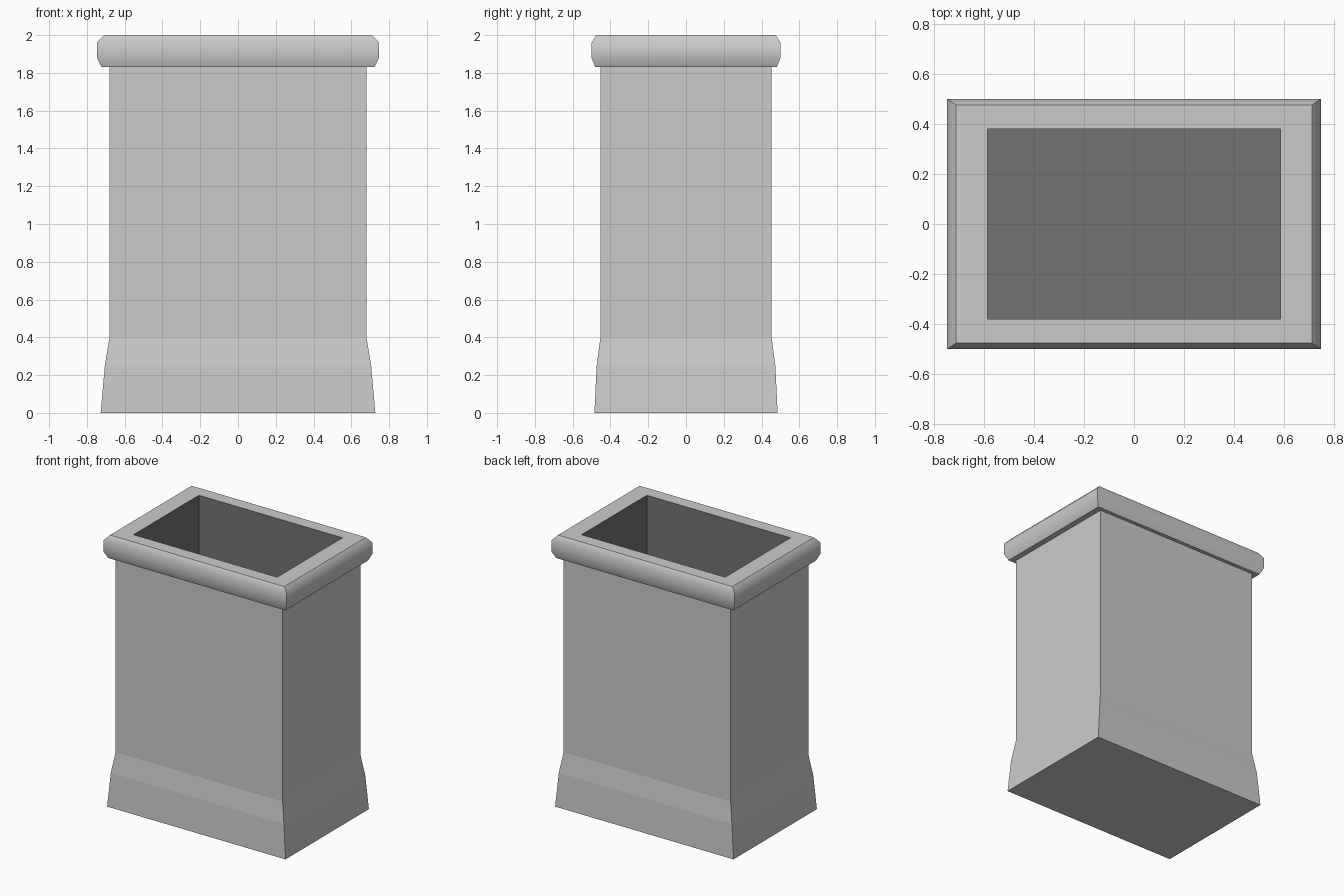
import bpy, bmesh, math

if "Cube" in bpy.data.objects:
    bpy.data.objects.remove(bpy.data.objects["Cube"])


def rect_loft(name, rings, cap_first=False, cap_last=False, smooth=None):
    """Skin a stack of rectangular rings given as (half_x, half_y, z)."""
    bm = bmesh.new()
    loops = [[bm.verts.new((sx * hx, sy * hy, z))
              for sx, sy in ((-1, -1), (1, -1), (1, 1), (-1, 1))]
             for hx, hy, z in rings]
    for a, b in zip(loops, loops[1:]):
        for i in range(4):
            j = (i + 1) % 4
            bm.faces.new((a[i], a[j], b[j], b[i]))
    if cap_first:
        bm.faces.new(loops[0][::-1])
    if cap_last:
        bm.faces.new(loops[-1])
    mesh = bpy.data.meshes.new(name)
    bm.to_mesh(mesh)
    bm.free()
    obj = bpy.data.objects.new(name, mesh)
    bpy.context.collection.objects.link(obj)
    if smooth:
        bpy.ops.object.select_all(action='DESELECT')
        obj.select_set(True)
        bpy.context.view_layer.objects.active = obj
        bpy.ops.object.shade_smooth_by_angle(angle=math.radians(smooth))
    return obj


BODY = (0.68, 0.453)
HOLE = (0.585, 0.38)

# Outer body with a flared foot and closed underside
rect_loft("body", [(0.727, 0.485, 0), (0.705, 0.473, 0.25),
                   (*BODY, 0.4), (*BODY, 1.83)], cap_first=True)

# Rounded rim: underside, bulging side, flat top up to the opening
rect_loft("rim", [(*BODY, 1.83), (0.722, 0.48, 1.83), (0.747, 0.5, 1.88),
                  (0.747, 0.5, 1.96), (0.71, 0.475, 2.0), (*HOLE, 2.0)],
          smooth=45)

# Dark inner walls and floor
liner = rect_loft("liner", [(*HOLE, 2.0), (*HOLE, 0.1)], cap_last=True)
dark = bpy.data.materials.new("dark_inside")
dark.diffuse_color = (0.17, 0.17, 0.17, 1)
dark.use_nodes = True
dark.node_tree.nodes["Principled BSDF"].inputs["Base Color"].default_value = dark.diffuse_color
liner.data.materials.append(dark)
